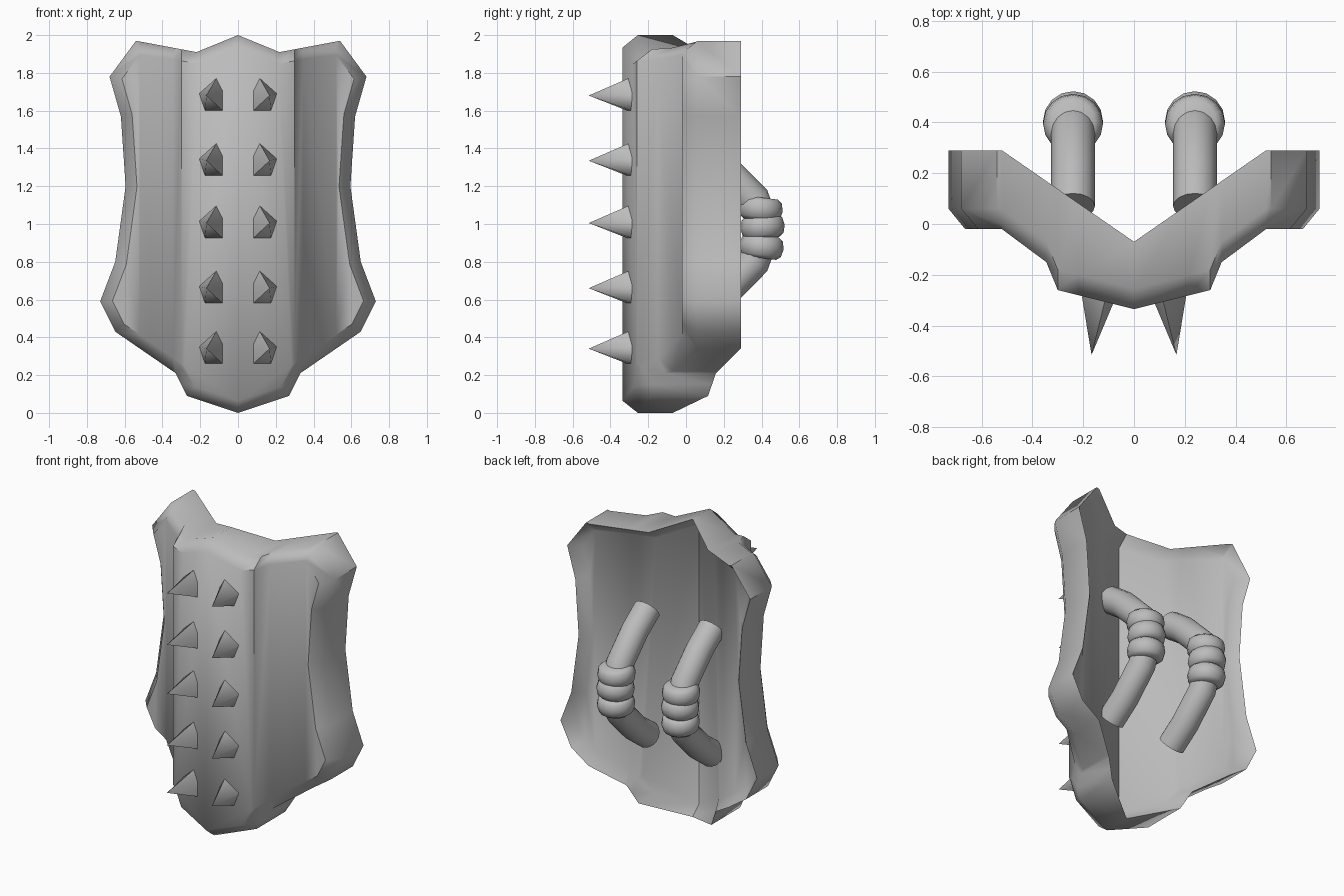
import bpy, bmesh, math
from mathutils import Vector, Matrix

cube = bpy.data.objects.get("Cube")
if cube:
    bpy.data.objects.remove(cube)

GREY = (0.5, 0.5, 0.5, 1)
metal = bpy.data.materials.new("plain_grey")
metal.use_nodes = True
metal.diffuse_color = GREY
metal.node_tree.nodes["Principled BSDF"].inputs["Base Color"].default_value = GREY


def finish(bm, name, angle):
    bmesh.ops.recalc_face_normals(bm, faces=bm.faces[:])
    mesh = bpy.data.meshes.new(name)
    bm.to_mesh(mesh)
    bm.free()
    mesh.materials.append(metal)
    obj = bpy.data.objects.new(name, mesh)
    bpy.context.collection.objects.link(obj)
    bpy.ops.object.select_all(action='DESELECT')
    obj.select_set(True)
    bpy.context.view_layer.objects.active = obj
    bpy.ops.object.shade_smooth_by_angle(angle=math.radians(angle))
    return obj


def interp(points, x):
    x = min(abs(x), points[-1][0])
    for (a, ya), (b, yb) in zip(points, points[1:]):
        if x <= b:
            return ya + (yb - ya) * (x - a) / (b - a)


# Shield plan curves: front and back depth against distance from the ridge
FRONT = [(0, -.335), (.3, -.26), (.345, -.15), (.52, -.02), (.8, -.02)]
BACK = [(0, -.07), (.52, .29), (.8, .29)]
CHAMFER, RECESS = .08, .07


def depth(x, layer):
    front, back = interp(FRONT, x), interp(BACK, x)
    stops = [(0, front), (1, front + CHAMFER), (2, back), (3, back - RECESS)]
    return interp(stops, layer)


def inset(points, width):
    result = []
    for i, p in enumerate(points):
        d1 = (p - points[i - 1]).normalized()
        d2 = (points[(i + 1) % len(points)] - p).normalized()
        n1, n2 = Vector((d1.y, -d1.x)), Vector((d2.y, -d2.x))
        result.append(p + (n1 + n2) * width / (1 + n1.dot(n2)))
    return result


# Shield body: outline rings in layers, cut at the folds, then bent to depth
half = [(0, 2), (.22, 1.91), (.54, 1.97), (.68, 1.78), (.62, 1.57), (.595, 1.2),
        (.65, .8), (.73, .59), (.65, .43), (.33, .21), (.27, .09), (0, 0)]
outline = [Vector(p) for p in half] + [Vector((-x, z)) for x, z in half[-2:0:-1]]
inner = inset(outline, .06)
bm = bmesh.new()
rings = [[bm.verts.new((p.x, layer, p.y)) for p in pts]
         for layer, pts in enumerate((inner, outline, outline, inner))]
for a, b in zip(rings, rings[1:]):
    for i in range(len(a)):
        bm.faces.new((a[i - 1], a[i], b[i], b[i - 1]))
bm.faces.new(rings[0])
bm.faces.new(rings[3])
for x in (-.52, -.345, -.3, 0, .3, .345, .52):
    bmesh.ops.bisect_plane(bm, geom=bm.verts[:] + bm.edges[:] + bm.faces[:],
                           plane_co=(x, 0, 0), plane_no=(1, 0, 0), dist=.0005)
for v in bm.verts:
    v.co.y = depth(v.co.x, v.co.y)
bmesh.ops.triangulate(bm, faces=[f for f in bm.faces if len(f.verts) > 4])
finish(bm, "shield_body", 52)

# Spikes: five-sided points in two mirrored columns
spike_base = [(.11, .1), (.205, .01), (.175, -.08), (.07, -.09), (.07, .03)]
for side, label in ((1, "left"), (-1, "right")):
    for row, z in enumerate((1.68, 1.335, 1.005, .66, .34)):
        bm = bmesh.new()
        base = [bm.verts.new((side * x, -.285, z + dz)) for x, dz in spike_base]
        tip = bm.verts.new((side * .167, -.515, z))
        for i in range(5):
            bm.faces.new((base[i - 1], base[i], tip))
        bm.faces.new(base)
        finish(bm, f"{label}_spike_{row + 1}", 80)


# Round tube through sections of (centre, axis direction, radius)
def tube(name, sections, sides, angle):
    bm = bmesh.new()
    loops = []
    for centre, axis, radius in sections:
        across = Vector((1, 0, 0))
        across = (across - axis * across.dot(axis)).normalized()
        other = axis.cross(across)
        turns = [math.tau * i / sides for i in range(sides)]
        loops.append([bm.verts.new(centre + (across * math.cos(t) + other * math.sin(t)) * radius)
                      for t in turns])
    for a, b in zip(loops, loops[1:]):
        for i in range(sides):
            bm.faces.new((a[i - 1], a[i], b[i], b[i - 1]))
    bm.faces.new(loops[0])
    bm.faces.new(loops[-1])
    return finish(bm, name, angle)


# Handles: bent grips, each with three tilted wrapped bands
MID = .965
arm = [(.07, .42), (.2, .325), (.36, .165), (.4, .05)]
path = arm + [(y, -h) for y, h in reversed(arm)]
band = [(.085, -.06), (.108, -.042), (.118, 0), (.108, .042), (.085, .06)]
for side, label in ((1, "left"), (-1, "right")):
    pts = [Vector((side * .24, y, MID + h)) for y, h in path]
    sections = []
    for i, p in enumerate(pts):
        axis = (pts[min(i + 1, len(pts) - 1)] - pts[max(i - 1, 0)]).normalized()
        sections.append((p, axis, .086))
    tube(f"{label}_handle", sections, 16, 60)
    for n, (lift, y, tilt) in enumerate(((.115, .395, -7), (.02, .405, 5), (-.085, .4, -7))):
        axis = Matrix.Rotation(math.radians(tilt), 3, 'X') @ Vector((0, 0, 1))
        centre = Vector((side * .24, y, MID + lift))
        tube(f"{label}_handle_band_{n + 1}",
             [(centre + axis * h, axis, r) for r, h in band], 16, 50)
